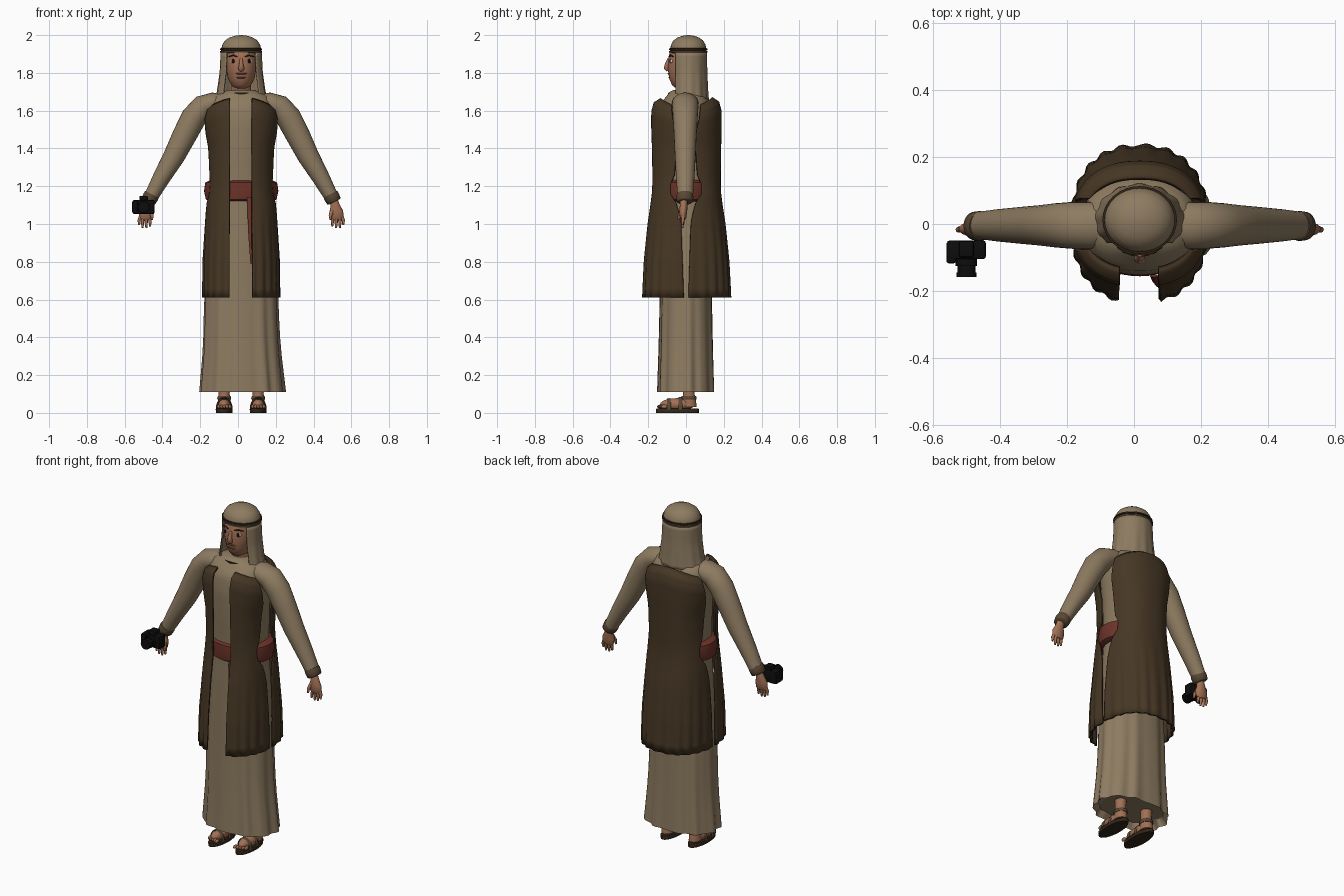
import bpy, bmesh, math
from mathutils import Vector

CX = 0.017  # body axis


def material(name, rgb):
    m = bpy.data.materials.new(name)
    m.diffuse_color = (*rgb, 1)
    return m


TAN = material("tan cloth", (0.27, 0.20, 0.12))
BROWN = material("brown vest", (0.062, 0.038, 0.018))
TRIM = material("dark trim", (0.03, 0.018, 0.009))
CUFF = material("cuff brown", (0.10, 0.065, 0.035))
RED = material("belt red", (0.15, 0.033, 0.022))
SKIN = material("skin", (0.36, 0.16, 0.09))
LIP = material("dark skin", (0.17, 0.06, 0.035))
BLACK = material("black", (0.004, 0.004, 0.004))
WHITE = material("eye white", (0.6, 0.56, 0.5))


def finish(name, bm, mats, angle=40):
    bmesh.ops.recalc_face_normals(bm, faces=bm.faces)
    me = bpy.data.meshes.new(name)
    bm.to_mesh(me)
    bm.free()
    for m in mats:
        me.materials.append(m)
    for p in me.polygons:
        p.use_smooth = True
    me.set_sharp_from_angle(angle=math.radians(angle))
    ob = bpy.data.objects.new(name, me)
    bpy.context.collection.objects.link(ob)
    return ob


def grid(name, rows, mats, closed=True, caps=True, angle=40):
    """Skin a list of point rows; closed rows become a tube with end caps."""
    bm = bmesh.new()
    vs = [[bm.verts.new(p) for p in row] for row in rows]
    n = len(rows[0])
    for a, b in zip(vs, vs[1:]):
        for i in range(n if closed else n - 1):
            j = (i + 1) % n
            bm.faces.new((a[i], a[j], b[j], b[i]))
    if closed and caps:
        bm.faces.new(vs[0])
        bm.faces.new(vs[-1])
    return finish(name, bm, mats, angle)


def lerp(table, z):
    """Interpolate the remaining columns of a table keyed by its first."""
    if z <= table[0][0]:
        return table[0][1:]
    for a, b in zip(table, table[1:]):
        if z <= b[0]:
            t = (z - a[0]) / (b[0] - a[0])
            return [p + (q - p) * t for p, q in zip(a[1:], b[1:])]
    return table[-1][1:]


def spow(v, p):
    return math.copysign(abs(v) ** p, v)


def loft(name, rings, mat, cx=CX, cy=0.0, n=32, angle=40):
    """Stack of ellipses given as (z, rx, ry)."""
    rows = [[(cx + rx * math.cos(2 * math.pi * i / n), cy + ry * math.sin(2 * math.pi * i / n), z)
             for i in range(n)] for z, rx, ry in rings]
    return grid(name, rows, [mat], angle=angle)


def tube(name, pts, mat, n=16):
    """Sweep through (x, y, z, half depth in y, half width) points."""
    c = [Vector(p[:3]) for p in pts]
    rows = []
    for k, p in enumerate(pts):
        t = (c[min(k + 1, len(c) - 1)] - c[max(k - 1, 0)]).normalized()
        w = t.cross(Vector((0, 1, 0))).normalized()
        d = w.cross(t)
        rows.append([c[k] + d * p[3] * math.cos(a) + w * p[4] * math.sin(a)
                     for a in (2 * math.pi * i / n for i in range(n))])
    return grid(name, rows, [mat], angle=60)


def ball(name, loc, size, mat, seg=20):
    bm = bmesh.new()
    bmesh.ops.create_uvsphere(bm, u_segments=seg, v_segments=seg // 2 + 2, radius=1)
    for v in bm.verts:
        v.co = Vector([l + c * s for l, c, s in zip(loc, v.co, size)])
    return finish(name, bm, [mat], 60)


def box(name, loc, size, mat, bevel=0.008):
    bm = bmesh.new()
    bmesh.ops.create_cube(bm, size=1)
    for v in bm.verts:
        v.co = Vector([l + c * s for l, c, s in zip(loc, v.co, size)])
    if bevel:
        bmesh.ops.bevel(bm, geom=bm.edges[:], offset=bevel, segments=2, affect='EDGES', profile=0.5)
    return finish(name, bm, [mat], 30)


# Long robe with folds that deepen toward the hem
ROBE = [(0.11, 0.222, 0.15), (0.35, 0.2, 0.143), (0.6, 0.193, 0.138), (1.0, 0.165, 0.138),
        (1.18, 0.155, 0.135), (1.4, 0.153, 0.15), (1.55, 0.172, 0.152), (1.63, 0.172, 0.14),
        (1.675, 0.15, 0.105), (1.7, 0.095, 0.085), (1.71, 0.07, 0.065)]
zs = [0.15, 0.11, 0.12] + [0.2 + 0.1 * i for i in range(14)] + [1.55, 1.6, 1.63, 1.655, 1.675, 1.69, 1.7, 1.71]
rows = []
for k, z in enumerate(zs):
    rx, ry = lerp(ROBE, z)
    if k == 0:
        rx, ry = rx * 0.9, ry * 0.9
    fold = 0.035 * max(0, 1 - z / 1.1)
    row = []
    for i in range(96):
        a = 2 * math.pi * i / 96
        f = 1 + fold * (math.sin(11 * a + 0.5) + 0.5 * math.sin(17 * a))
        shift = 0.008 * max(0, 1 - z / 0.5)
        row.append((CX + shift + rx * f * spow(math.cos(a), 0.9), ry * f * spow(math.sin(a), 0.9), z))
    rows.append(row)
grid("robe", rows, [TAN], angle=60)

# Sleeveless vest: (height, rx, ry, half gap at the sides)
VEST = [(0.61, 0.198, 0.23, 0.012), (0.8, 0.197, 0.222, 0.018), (1.0, 0.186, 0.203, 0.025),
        (1.1, 0.182, 0.188, 0.045), (1.18, 0.175, 0.178, 0.095), (1.26, 0.168, 0.178, 0.06),
        (1.4, 0.172, 0.18, 0.05), (1.52, 0.19, 0.183, 0.055), (1.6, 0.197, 0.182, 0.07),
        (1.645, 0.188, 0.17, 0.075), (1.668, 0.165, 0.135, 0.075)]
VZ = [0.61 + 0.05 * i for i in range(20)] + [1.58, 1.6, 1.62, 1.635, 1.645, 1.658, 1.668]
P = 0.85


def vest_panel(name, span, n):
    rows = []
    for z in VZ:
        rx, ry, gap = lerp(VEST, z)
        a0, a1 = span(z, rx, math.asin((gap / ry) ** (1 / P)))
        wave = 0.022 * max(0, 1 - (z - 0.6) / 0.5)
        row = []
        for i in range(n + 1):
            a = a0 + (a1 - a0) * i / n
            f = 1 + wave * math.sin(22 * a)
            x = rx * f * spow(math.cos(a), P)
            drop = 0.05 * (x / rx) ** 2 * min(1, max(0, (z - 1.4) / 0.2))
            row.append((CX + x, ry * f * spow(math.sin(a), P), z - drop))
        rows.append(row)
    ob = grid(name, rows, [BROWN, TRIM], closed=False, angle=60)
    s = ob.modifiers.new("cloth thickness", 'SOLIDIFY')
    s.thickness, s.offset, s.material_offset_rim = 0.012, 0, 1
    return ob


def opening(z, rx, side):
    x = (0.056 if side > 0 else -0.06) + side * 0.006 * max(0, 1.2 - z)
    return -math.acos(spow(x / rx, 1 / P))


vest_panel("vest_back", lambda z, rx, s: (s, math.pi - s), 64)
vest_panel("vest_front_left", lambda z, rx, s: (opening(z, rx, 1), -s), 28)
vest_panel("vest_front_right", lambda z, rx, s: (opening(z, rx, -1), s - math.pi), 28)

# Sash belt and its hanging tail
loft("belt", [(1.12, 0.165, 0.135), (1.13, 0.187, 0.15), (1.175, 0.197, 0.156),
              (1.22, 0.19, 0.152), (1.232, 0.165, 0.135)], RED, n=48)
tube("belt_tail", [(0.06, -0.155, 1.14, 0.004, 0.012), (0.066, -0.17, 0.95, 0.004, 0.012),
                   (0.074, -0.185, 0.79, 0.004, 0.008)], RED, 8)

# Arms: sleeve, cuff and hand on both sides
SLEEVE = [(0.07, 1.63, 0.065, 0.05), (0.15, 1.64, 0.07, 0.056), (0.2, 1.622, 0.07, 0.064),
          (0.25, 1.565, 0.066, 0.067), (0.3, 1.47, 0.06, 0.064), (0.355, 1.36, 0.055, 0.057),
          (0.425, 1.24, 0.048, 0.046), (0.485, 1.13, 0.04, 0.036)]
FINGERS = [(-0.024, 0.988), (-0.004, 0.978), (0.016, 0.98), (0.034, 0.995)]
for s, side in ((1, "left"), (-1, "right")):
    def X(x):
        return CX + s * x
    tube(side + "_sleeve", [(X(x), -0.004, z, d, w) for x, z, d, w in SLEEVE], TAN, 24)
    tube(side + "_cuff", [(X(0.472), -0.006, 1.158, 0.042, 0.04), (X(0.478), -0.006, 1.146, 0.045, 0.042),
                          (X(0.491), -0.006, 1.121, 0.043, 0.039), (X(0.493), -0.006, 1.117, 0.038, 0.034)], CUFF, 24)
    tube(side + "_palm", [(X(0.485), -0.01, 1.14, 0.02, 0.022), (X(0.497), -0.012, 1.1, 0.02, 0.024),
                          (X(0.503), -0.015, 1.065, 0.021, 0.037), (X(0.506), -0.015, 1.035, 0.017, 0.036),
                          (X(0.507), -0.015, 1.022, 0.01, 0.028)], SKIN)
    for k, (dx, z) in enumerate(FINGERS):
        tube(f"{side}_finger_{k + 1}", [(X(0.506 + dx * 0.8), -0.015, 1.04, 0.01, 0.009),
                                        (X(0.507 + dx), -0.017, (1.04 + z) / 2, 0.009, 0.0085),
                                        (X(0.506 + dx), -0.02, z, 0.005, 0.005)], SKIN, 8)
    tube(side + "_thumb", [(X(0.485), -0.02, 1.08, 0.01, 0.012), (X(0.472), -0.035, 1.045, 0.009, 0.009),
                           (X(0.472), -0.04, 1.022, 0.005, 0.005)], SKIN, 8)

    # Sandalled foot
    fx = CX + s * 0.09
    loft(side + "_sole", [(0, 0.044, 0.113), (0.018, 0.045, 0.115), (0.022, 0.042, 0.112)], TRIM, fx, -0.045, 28)
    ball(side + "_foot", (fx, -0.045, 0.045), (0.037, 0.092, 0.033), SKIN)
    loft(side + "_ankle", [(0.03, 0.034, 0.042), (0.07, 0.032, 0.037), (0.1, 0.029, 0.03), (0.17, 0.032, 0.034)],
         SKIN, fx, 0.015, 20)
    for k in range(5):
        ball(f"{side}_toe_{k + 1}", (fx + s * (k - 2) * 0.015, -0.135 + 0.005 * k, 0.033),
             (0.0085, 0.018, 0.011), SKIN, 10)
    for y, h, nm in ((-0.09, 0.056, "toe"), (-0.03, 0.063, "instep")):
        tube(f"{side}_{nm}_strap", [(fx + 0.041 * math.cos(a), y, 0.018 + h * math.sin(a), 0.011, 0.004)
                                    for a in (math.pi * i / 10 for i in range(11))], CUFF, 8)
    loft(side + "_ankle_strap", [(0.07, 0.035, 0.04), (0.074, 0.037, 0.042), (0.086, 0.036, 0.04),
                                 (0.09, 0.032, 0.036)], CUFF, fx, 0.015, 20)

# Collar with dark piping
loft("collar", [(1.665, 0.1, 0.095), (1.69, 0.093, 0.09), (1.702, 0.082, 0.08)], TAN)
loft("collar_piping", [(1.683, 0.09, 0.09), (1.685, 0.099, 0.097), (1.694, 0.097, 0.095), (1.697, 0.088, 0.085)], TRIM)

# Head and face
loft("neck", [(1.66, 0.055, 0.055), (1.76, 0.05, 0.05)], SKIN, CX, 0.005)
loft("head", [(1.712, 0.018, 0.02), (1.718, 0.036, 0.048), (1.735, 0.052, 0.07), (1.77, 0.07, 0.085),
              (1.82, 0.08, 0.092), (1.87, 0.084, 0.09), (1.92, 0.08, 0.08), (1.95, 0.06, 0.06)], SKIN, CX, -0.004, 32, 70)
tube("nose", [(CX, -0.088, 1.875, 0.01, 0.008), (CX, -0.1, 1.845, 0.012, 0.011),
              (CX, -0.104, 1.825, 0.014, 0.017), (CX, -0.095, 1.812, 0.008, 0.012)], SKIN, 12)
ball("mouth", (CX, -0.085, 1.775), (0.026, 0.008, 0.005), LIP)
ball("moustache", (CX, -0.091, 1.796), (0.03, 0.006, 0.005), LIP)
for s, side in ((1, "left"), (-1, "right")):
    x = CX + s * 0.042
    ball(side + "_eye", (x, -0.076, 1.862), (0.015, 0.009, 0.012), WHITE, 14)
    ball(side + "_pupil", (x, -0.081, 1.862), (0.01, 0.007, 0.011), BLACK, 12)
    tube(side + "_eyebrow", [(x - s * 0.022, -0.09, 1.886, 0.004, 0.003), (x, -0.083, 1.893, 0.005, 0.004),
                             (x + s * 0.024, -0.068, 1.886, 0.004, 0.003)], TRIM, 8)

# Head cloth: crown, open-fronted drape and cord band
HY = 0.012
loft("head_cloth_crown", [(1.9, 0.104, 0.094), (1.925, 0.106, 0.096), (1.95, 0.1, 0.091), (1.972, 0.085, 0.078),
                          (1.987, 0.062, 0.057), (1.996, 0.035, 0.032), (2.0, 0.008, 0.008)], TAN, CX, HY, 32, 70)
DRAPE = [(1.655, 0.134, 0.103), (1.7, 0.124, 0.1), (1.8, 0.11, 0.096), (1.91, 0.105, 0.095)]
rows = []
for k in range(12):
    z = 1.655 + k * 0.255 / 11
    rx, ry = lerp(DRAPE, z)
    a0 = -math.asin(0.066 / ry)
    row = []
    for i in range(49):
        a = a0 + (math.pi - 2 * a0) * i / 48
        f = 1 + 0.025 * (1 - k / 11) * math.sin(13 * a)
        row.append((CX + rx * f * math.cos(a), HY + ry * f * math.sin(a), z))
    rows.append(row)
drape = grid("head_cloth_drape", rows, [TAN], closed=False, angle=60)
sol = drape.modifiers.new("cloth thickness", 'SOLIDIFY')
sol.thickness, sol.offset = 0.008, 0
for k, z in enumerate((1.912, 1.925)):
    loft(f"head_cord_{k + 1}", [(z - 0.007, 0.1, 0.09), (z - 0.004, 0.111, 0.101), (z + 0.004, 0.111, 0.101),
                                (z + 0.007, 0.1, 0.09)], (CUFF, TRIM)[k], CX, HY)

# Hand-held camera
KX, KZ = -0.5, 1.09
box("camera_body", (KX, -0.077, KZ), (0.116, 0.056, 0.075), BLACK)
box("camera_grip", (KX - 0.045, -0.085, KZ), (0.03, 0.065, 0.07), BLACK)
box("camera_viewfinder", (KX, -0.075, KZ + 0.042), (0.045, 0.05, 0.035), BLACK)
for k, (y0, y1, r) in enumerate(((-0.1, -0.125, 0.032), (-0.12, -0.15, 0.027), (-0.145, -0.158, 0.03))):
    grid(f"camera_lens_{k + 1}", [[(KX + r * math.cos(a), y, KZ + r * math.sin(a))
                                   for a in (2 * math.pi * i / 24 for i in range(24))] for y in (y0, y1)], [BLACK])
